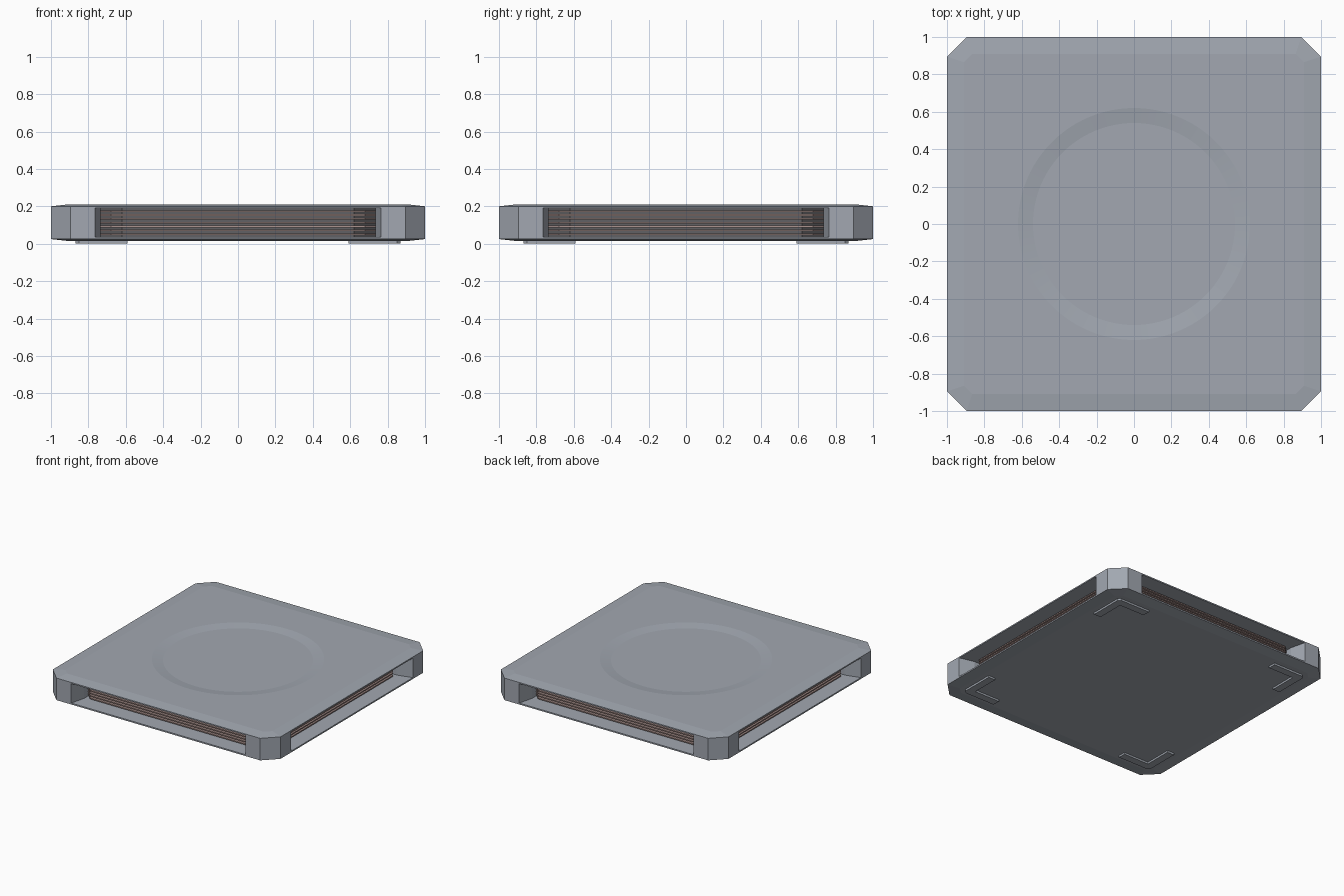
import bpy, bmesh, math
from mathutils import Matrix

if "Cube" in bpy.data.objects:
    bpy.data.objects.remove(bpy.data.objects["Cube"])


def material(name, rgb):
    m = bpy.data.materials.new(name)
    m.diffuse_color = (*rgb, 1)
    m.use_nodes = True
    m.node_tree.nodes["Principled BSDF"].inputs["Base Color"].default_value = m.diffuse_color
    return m


CASE = material("slate", (0.36, 0.39, 0.44))
COPPER = material("copper", (0.42, 0.30, 0.28))
DARK = material("dark", (0.12, 0.12, 0.13))


def octagon(h, flat):
    return [(flat, -h), (h, -flat), (h, flat), (flat, h),
            (-flat, h), (-h, flat), (-h, -flat), (-flat, -h)]


def loft(name, sections, mat):
    """Closed solid through (outline, z) sections, bottom to top."""
    bm = bmesh.new()
    rings = [[bm.verts.new((x, y, z)) for x, y in pts] for pts, z in sections]
    n = len(rings[0])
    for a, b in zip(rings, rings[1:]):
        for i in range(n):
            j = (i + 1) % n
            bm.faces.new((a[i], a[j], b[j], b[i]))
    bm.faces.new(rings[0][::-1])
    bm.faces.new(rings[-1])
    bmesh.ops.recalc_face_normals(bm, faces=bm.faces)
    me = bpy.data.meshes.new(name)
    bm.to_mesh(me)
    bm.free()
    me.materials.append(mat)
    ob = bpy.data.objects.new(name, me)
    bpy.context.collection.objects.link(ob)
    return ob


def circle(r, n=96):
    return [(r * math.cos(2 * math.pi * i / n), r * math.sin(2 * math.pi * i / n))
            for i in range(n)]


# Top and bottom plates with shallow sloped rims
outer, inner = octagon(1, 0.895), octagon(0.91, 0.865)
loft("bottom_plate", [(inner, 0.015), (outer, 0.025), (outer, 0.036)], CASE)
top = loft("top_plate", [(outer, 0.190), (outer, 0.200), (inner, 0.210)], CASE)

# Shallow round dish in the top
cutter = loft("dish_cutter", [(circle(0.54), 0.200), (circle(0.70), 0.220)], CASE)
cutter.hide_render = True
mod = top.modifiers.new("dish", "BOOLEAN")
mod.operation, mod.object, mod.solver = "DIFFERENCE", cutter, "EXACT"
bpy.context.view_layer.objects.active = top
bpy.ops.object.modifier_apply(modifier=mod.name)
bpy.data.objects.remove(cutter)

# Corner posts and L-shaped feet, turned to all four corners
post = [(0.765, -1), (0.895, -1), (1, -0.895), (1, -0.765),
        (0.88, -0.735), (0.72, -0.735), (0.735, -0.72), (0.735, -0.88)]
foot = [(0.59, -0.87), (0.85, -0.87), (0.87, -0.85), (0.87, -0.59),
        (0.81, -0.59), (0.81, -0.81), (0.59, -0.81)]
post[5:7] = [(0.735, -0.735)]
for k in range(4):
    turn = Matrix.Rotation(k * math.pi / 2, 4, "Z")
    for name, pts, z0, z1 in (("corner_post", post, 0.036, 0.190),
                              ("foot", foot, 0.0, 0.016)):
        ob = loft(f"{name}_{k + 1}", [(pts, z0), (pts, z1)], CASE)
        ob.data.transform(turn)

# Dark core with a stack of thin cooling fins
core = octagon(0.80, 0.62)
loft("core", [(core, 0.036), (core, 0.190)], DARK)
fin = octagon(0.885, 0.68)
for k in range(7):
    z = 0.047 + k * 0.0205
    loft(f"fin_{k + 1}", [(fin, z), (fin, z + 0.009)], COPPER)
